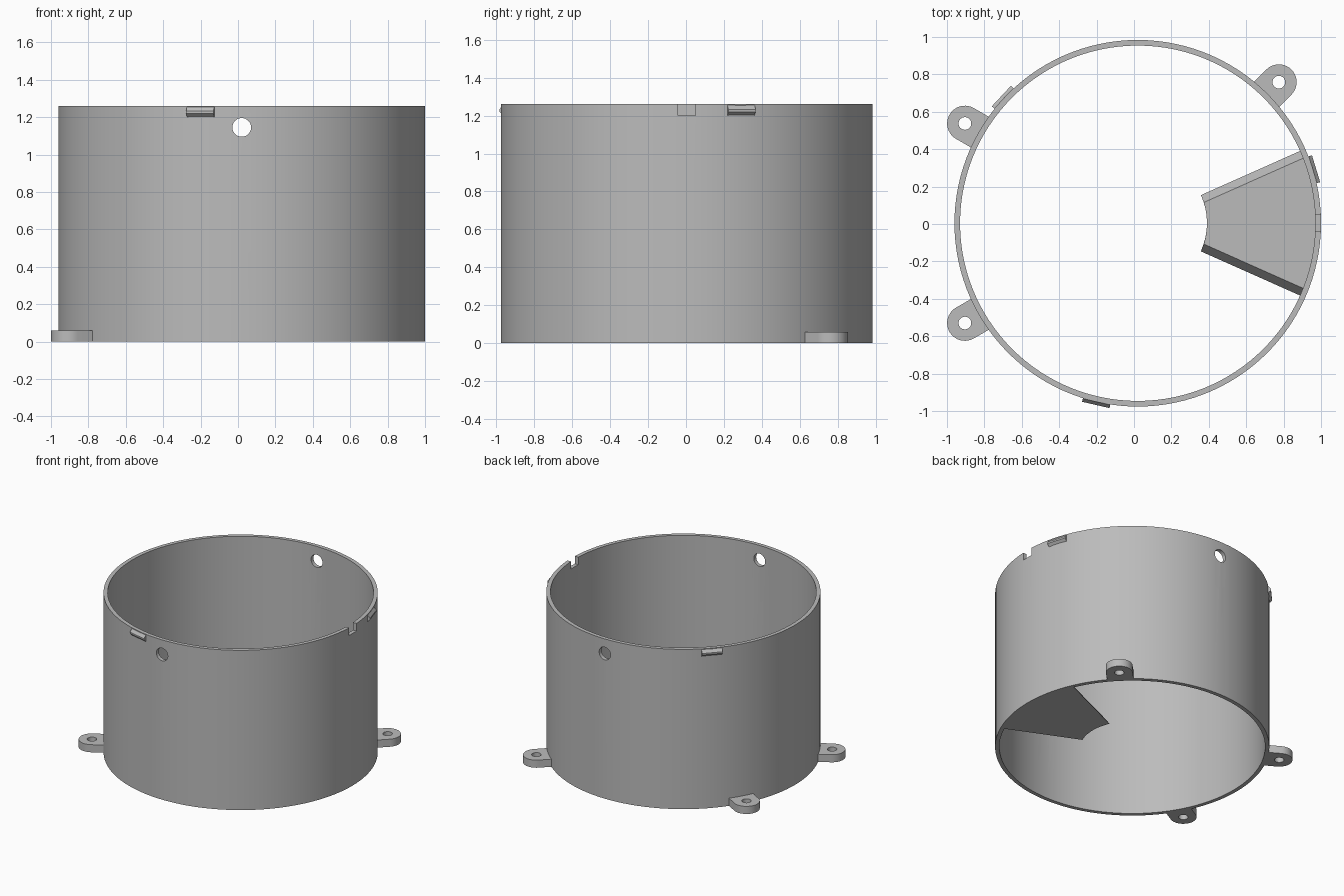
import bpy
import bmesh
from math import sin, cos, radians, pi
from mathutils import Matrix, Vector

cube = bpy.data.objects.get("Cube")
if cube:
    bpy.data.objects.remove(cube, do_unlink=True)

CENTRE = Matrix.Translation((0.02, 0.004, 0))
R_OUT, R_IN, HEIGHT, FOOT = 0.98, 0.95, 1.26, 0.06

grey = bpy.data.materials.new("matte grey")
grey.use_nodes = True
grey.diffuse_color = (0.5, 0.5, 0.5, 1)
grey.node_tree.nodes["Principled BSDF"].inputs["Base Color"].default_value = grey.diffuse_color


def finish(name, bm, angle=0):
    """Turn a bmesh into an object rotated about the ring axis."""
    bmesh.ops.remove_doubles(bm, verts=bm.verts, dist=1e-5)
    bmesh.ops.recalc_face_normals(bm, faces=bm.faces)
    mesh = bpy.data.meshes.new(name)
    bm.to_mesh(mesh)
    bm.free()
    mesh.materials.append(grey)
    obj = bpy.data.objects.new(name, mesh)
    obj.matrix_world = CENTRE @ Matrix.Rotation(radians(angle), 4, 'Z')
    bpy.context.collection.objects.link(obj)
    return obj


def loft(name, bottom, top, angle=0):
    """Solid between two matching outlines."""
    bm = bmesh.new()
    a = [bm.verts.new(p) for p in bottom]
    b = [bm.verts.new(p) for p in top]
    bm.faces.new(a)
    bm.faces.new(b)
    n = len(a)
    for i in range(n):
        j = (i + 1) % n
        bm.faces.new((a[i], a[j], b[j], b[i]))
    return finish(name, bm, angle)


def rod(radius, depth, matrix, sides=32):
    bm = bmesh.new()
    bmesh.ops.create_cone(bm, cap_ends=True, segments=sides, radius1=radius,
                          radius2=radius, depth=depth, matrix=matrix)
    return bm


def cut(obj, cutter):
    """Subtract a cutter and remove it."""
    cutter.hide_render = True
    bpy.context.view_layer.objects.active = obj
    mod = obj.modifiers.new("cut", 'BOOLEAN')
    mod.operation = 'DIFFERENCE'
    mod.solver = 'EXACT'
    mod.object = cutter
    bpy.ops.object.modifier_apply(modifier=mod.name)
    bpy.data.objects.remove(cutter, do_unlink=True)


def smooth(obj):
    bpy.ops.object.select_all(action='DESELECT')
    obj.select_set(True)
    bpy.context.view_layer.objects.active = obj
    bpy.ops.object.shade_smooth_by_angle(angle=radians(30))


def arc(radius, start, end, steps, z=0.0):
    return [Vector((radius * cos(start + (end - start) * i / steps),
                    radius * sin(start + (end - start) * i / steps), z))
            for i in range(steps + 1)]


# Ring wall: a spun rectangle
bm = bmesh.new()
section = [bm.verts.new(p) for p in
           ((R_IN, 0, 0), (R_OUT, 0, 0), (R_OUT, 0, HEIGHT), (R_IN, 0, HEIGHT))]
edges = [bm.edges.new((section[i], section[(i + 1) % 4])) for i in range(4)]
bmesh.ops.spin(bm, geom=section + edges, axis=(0, 0, 1), angle=2 * pi, steps=120)
wall = finish("ring_wall", bm)

# Round holes through front and back
cut(wall, finish("hole_cutter", rod(0.05, 3, Matrix.Translation((0, 0, 1.145))
                                    @ Matrix.Rotation(pi / 2, 4, 'X'))))

# Notch in the rim
bm = bmesh.new()
bmesh.ops.create_cube(bm, size=1, matrix=Matrix.Translation((0.97, 0, HEIGHT))
                      @ Matrix.Diagonal((0.2, 0.09, 0.12, 1)))
cut(wall, finish("notch_cutter", bm))
smooth(wall)

# Mounting lugs with screw holes
LUG_R, LUG_X = 0.095, 1.067
for name, angle in (("back_left", 45), ("back_right", 150), ("front_right", 210)):
    outline = [Vector((0.963, -LUG_R, 0))]
    outline += [p + Vector((LUG_X, 0, 0)) for p in arc(LUG_R, -pi / 2, pi / 2, 20)]
    outline.append(Vector((0.963, LUG_R, 0)))
    lug = loft("mounting_lug_" + name, outline,
               [p + Vector((0, 0, FOOT)) for p in outline], angle)
    cut(lug, finish("screw_cutter", rod(0.034, 1, Matrix.Translation((LUG_X, 0, 0)), 24), angle))
    smooth(lug)

# Snap ridges below the rim
ridge = ((0.96, 1.255), (0.979, 1.255), (0.997, 1.232), (0.997, 1.22), (0.972, 1.197), (0.96, 1.197))
for name, angle in (("left", 17), ("back", 137), ("front", 257)):
    loft("snap_ridge_" + name, [(r, -0.075, z) for r, z in ridge],
         [(r, 0.075, z) for r, z in ridge], angle)


# Inner floor segment with sloping sides
def sector(inset, z):
    """Sector outline whose straight sides are moved inwards."""
    a, outer = radians(24), 0.965
    ai, ao = a - inset / 0.37, a - inset / outer
    return arc(0.37, -ai, ai, 12, z) + arc(outer, ao, -ao, 12, z)


smooth(loft("floor_segment", sector(0, 0), sector(0.042, FOOT)))
